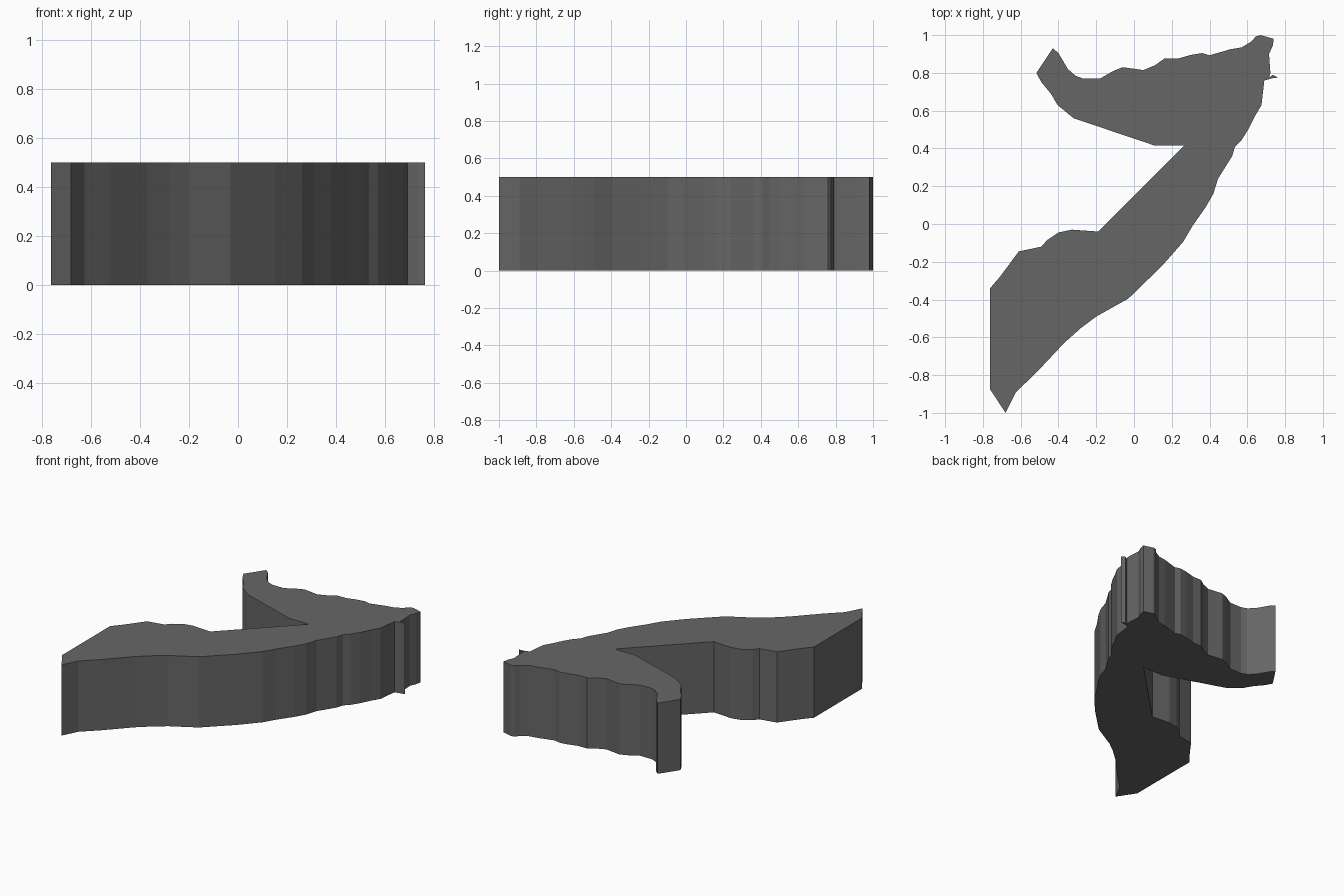
import bpy, bmesh

if "Cube" in bpy.data.objects:
    bpy.data.objects.remove(bpy.data.objects["Cube"])

HEIGHT = 0.5

# Outline seen from above, clockwise, one run of points per edge of the shape
ragged_top = [(-.43, .93), (-.40, .905), (-.35, .82), (-.31, .785), (-.27, .77), (-.18, .77),
              (-.11, .81), (-.06, .83), (.05, .815), (.11, .84), (.16, .875), (.23, .875),
              (.30, .895), (.36, .905), (.40, .893), (.51, .925), (.57, .935), (.62, .965),
              (.645, .993), (.67, 1), (.74, .98)]
spur = [(.735, .945), (.715, .90), (.722, .80), (.715, .775), (.735, .79), (.762, .775),
        (.735, .772), (.69, .76)]
outer_sweep = [(.675, .63), (.64, .57), (.605, .50), (.57, .445), (.535, .41), (.52, .36),
               (.445, .24), (.42, .16), (.38, .09), (.31, -.01), (.26, -.095), (.15, -.22),
               (-.03, -.395), (-.20, -.49), (-.28, -.55), (-.37, -.63), (-.52, -.79), (-.625, -.89)]
foot = [(-.68, -1), (-.762, -.875), (-.762, -.34), (-.71, -.28), (-.61, -.145), (-.49, -.12),
        (-.46, -.085), (-.40, -.045), (-.33, -.03), (-.19, -.04)]
inner_notch = [(.265, .415), (.11, .415), (-.32, .56), (-.405, .63), (-.44, .69),
               (-.49, .75), (-.517, .80)]


def extrude_outline(name, outline, height):
    """Flat-faced prism standing on z = 0."""
    bm = bmesh.new()
    base = bm.faces.new([bm.verts.new((x, y, 0)) for x, y in outline])
    ret = bmesh.ops.extrude_face_region(bm, geom=[base], use_keep_orig=True)
    top = [g for g in ret["geom"] if isinstance(g, bmesh.types.BMVert)]
    bmesh.ops.translate(bm, verts=top, vec=(0, 0, height))
    # Triangulate the concave caps cleanly
    caps = [f for f in bm.faces if len(f.verts) > 4]
    bmesh.ops.triangulate(bm, faces=caps, ngon_method='EAR_CLIP')
    bmesh.ops.recalc_face_normals(bm, faces=bm.faces[:])
    mesh = bpy.data.meshes.new(name)
    bm.to_mesh(mesh)
    bm.free()
    obj = bpy.data.objects.new(name, mesh)
    bpy.context.collection.objects.link(obj)
    return obj


slab = extrude_outline("hooked_slab", ragged_top + spur + outer_sweep + foot + inner_notch, HEIGHT)

# Dark charcoal colour
charcoal = bpy.data.materials.new("charcoal")
charcoal.diffuse_color = (0.134, 0.134, 0.134, 1)
charcoal.use_nodes = True
charcoal.node_tree.nodes["Principled BSDF"].inputs["Base Color"].default_value = charcoal.diffuse_color
slab.data.materials.append(charcoal)
